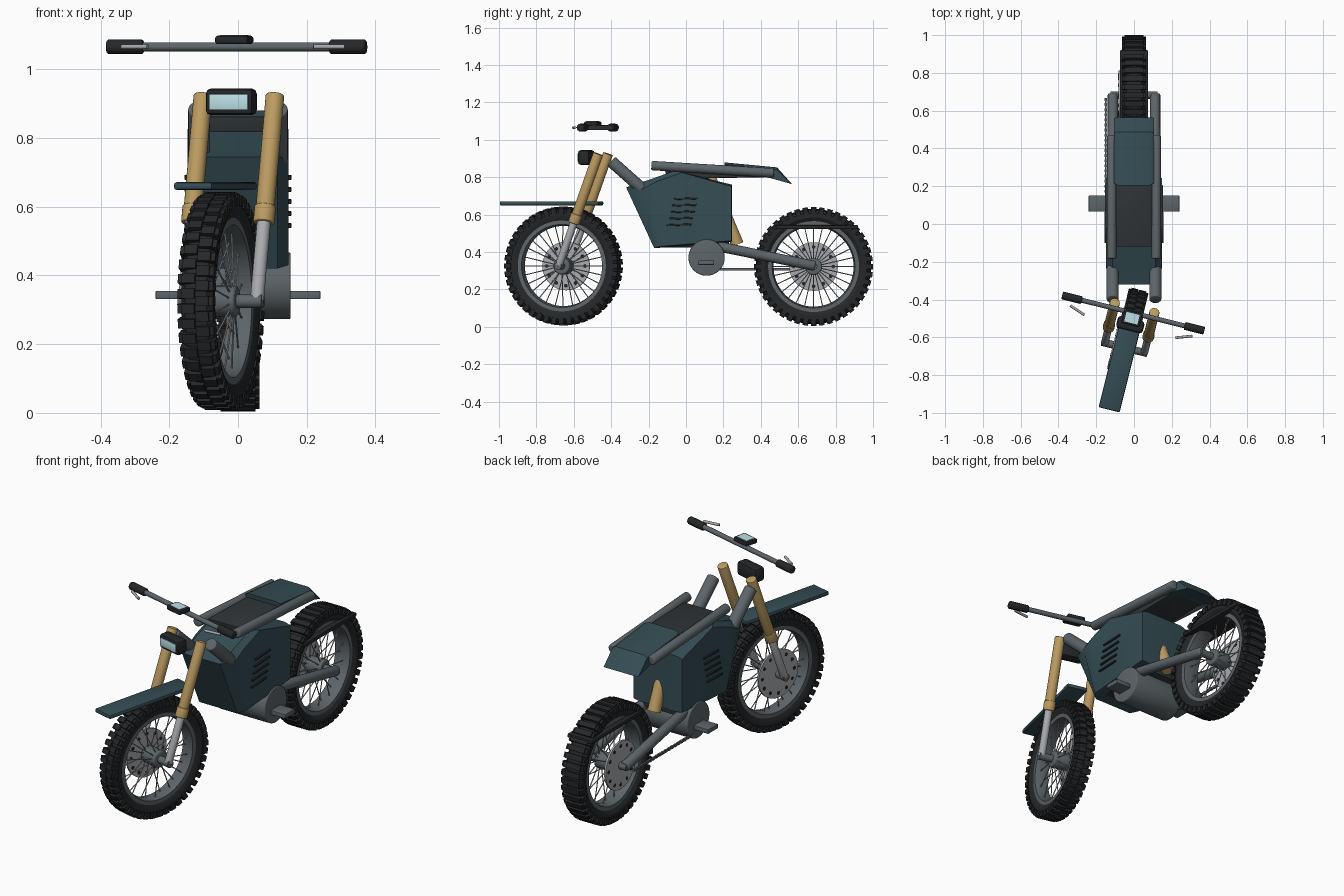
import bpy, bmesh
from math import radians, pi, sin, cos
from mathutils import Matrix, Vector

if "Cube" in bpy.data.objects:
    bpy.data.objects.remove(bpy.data.objects["Cube"])

T = Matrix.Translation
pose = Matrix.Identity(4)          # current assembly transform (used for the steered front end)

def material(name, c):
    m = bpy.data.materials.new(name)
    m.diffuse_color = (*c, 1)
    m.use_nodes = True
    m.node_tree.nodes["Principled BSDF"].inputs["Base Color"].default_value = m.diffuse_color
    return m

TEAL = material("teal_panel", (0.035, 0.075, 0.09))
BLACK = material("rubber", (0.018, 0.02, 0.022))
DARK = material("dark_seat", (0.03, 0.035, 0.038))
METAL = material("dark_metal", (0.11, 0.13, 0.14))
STEEL = material("steel", (0.4, 0.41, 0.43))
GOLD = material("gold_fork", (0.5, 0.33, 0.12))
GLASS = material("pale_glass", (0.5, 0.75, 0.8))

def finish(name, bm, mat, bevel=0, segs=2):
    bmesh.ops.recalc_face_normals(bm, faces=bm.faces)
    if bevel:
        bmesh.ops.bevel(bm, geom=bm.edges[:], offset=bevel, segments=segs, affect='EDGES', profile=0.5)
    bm.transform(pose)
    me = bpy.data.meshes.new(name)
    bm.to_mesh(me)
    bm.free()
    me.materials.append(mat)
    me.shade_smooth()
    me.set_sharp_from_angle(angle=radians(32))
    ob = bpy.data.objects.new(name, me)
    bpy.context.collection.objects.link(ob)
    return ob

def add_rod(bm, a, b, r, n=24, r2=None):
    a, b = Vector(a), Vector(b)
    m = T((a + b) / 2) @ (b - a).to_track_quat('Z', 'Y').to_matrix().to_4x4()
    bmesh.ops.create_cone(bm, cap_ends=True, segments=n, radius1=r, radius2=r2 or r,
                          depth=(b - a).length, matrix=m)

def add_box(bm, size, m):
    bmesh.ops.create_cube(bm, size=1, matrix=m @ Matrix.Diagonal((*size, 1)))

def rod(name, a, b, r, mat, n=24, bevel=0, r2=None):
    bm = bmesh.new()
    add_rod(bm, a, b, r, n, r2)
    if bevel:
        caps = [e for e in bm.edges if any(len(f.verts) > 4 for f in e.link_faces)]
        bmesh.ops.bevel(bm, geom=caps, offset=bevel, segments=3, affect='EDGES', profile=0.5)
    return finish(name, bm, mat)

def box(name, c, size, mat, bevel=0, rot=None):
    bm = bmesh.new()
    add_box(bm, size, T(c) @ (rot or Matrix.Identity(4)))
    return finish(name, bm, mat, bevel)

def loft(name, sections, mat, bevel=0):
    """sections: list of (x, [(y, z), ...]) with equal point counts"""
    bm = bmesh.new()
    rings = [[bm.verts.new((x, y, z)) for y, z in pts] for x, pts in sections]
    for p, q in zip(rings, rings[1:]):
        for i in range(len(p)):
            j = (i + 1) % len(p)
            bm.faces.new((p[i], p[j], q[j], q[i]))
    bm.faces.new(rings[0])
    bm.faces.new(rings[-1])
    return finish(name, bm, mat, bevel)

def lathe(name, profile, centre, mat, n=64):
    """closed (x, radius) profile turned around the x axis"""
    bm = bmesh.new()
    rings = [[bm.verts.new((x, centre[1] + r * cos(2 * pi * k / n), centre[2] + r * sin(2 * pi * k / n)))
              for x, r in profile] for k in range(n)]
    for k in range(n):
        p, q = rings[k], rings[(k + 1) % n]
        for i in range(len(p)):
            j = (i + 1) % len(p)
            bm.faces.new((p[i], p[j], q[j], q[i]))
    return finish(name, bm, mat)

def wheel(prefix, yc, zc, w, split, disc_x):
    c = (0, yc, zc)
    # tyre and rim
    lathe(prefix + "_tyre", [(-w * .7, .238), (-w * .95, .262), (-w * .95, .285), (-w * .65, .303),
                             (0, .308), (w * .65, .303), (w * .95, .285), (w * .95, .262), (w * .7, .238)], c, BLACK)
    lathe(prefix + "_rim", [(-w * .75, .222), (-w * .75, .248), (w * .75, .248), (w * .75, .222), (0, .214)], c, METAL)
    # tread blocks
    bm = bmesh.new()
    n = 44
    for k in range(n):
        m = T(c) @ Matrix.Rotation(2 * pi * k / n, 4, 'X')
        half = m @ Matrix.Rotation(pi / n, 4, 'X')
        if split:
            for s in (-1, 1):
                add_box(bm, (w * .78, .029, .022), (m if s > 0 else half) @ T((s * w * .42, 0, .306)))
        else:
            add_box(bm, (w * 1.7, .029, .022), m @ T((0, 0, .307)))
        for s in (-1, 1):
            add_box(bm, (.014, .027, .032), (half if split and s < 0 else m) @ T((s * w * .93, 0, .294)))
    finish(prefix + "_tread", bm, BLACK)
    # spokes
    bm = bmesh.new()
    for k in range(28):
        a = 2 * pi * k / 28
        s = 1 if k % 2 else -1
        add_rod(bm, (s * .035, yc + .035 * cos(a), zc + .035 * sin(a)),
                (s * .008, yc + .225 * cos(a), zc + .225 * sin(a)), .0028, 6)
    finish(prefix + "_spokes", bm, STEEL)
    # hub, axle and drilled disc
    rod(prefix + "_hub", (-.05, yc, zc), (.05, yc, zc), .045, METAL, 32, .008)
    rod(prefix + "_axle", (-.125, yc, zc), (.125, yc, zc), .02, METAL)
    rod(prefix + "_disc", (disc_x - .005, yc, zc), (disc_x + .005, yc, zc), .13, STEEL, 48)
    bm = bmesh.new()
    for k in range(12):
        a = 2 * pi * k / 12
        y, z = yc + .105 * cos(a), zc + .105 * sin(a)
        add_rod(bm, (disc_x - .006, y, z), (disc_x + .006, y, z), .01, 10)
    finish(prefix + "_disc_holes", bm, BLACK)

# ---- rear end ----
wheel("rear", .682, .322, .06, False, -.078)
box("rear_fender", (0, .70, .533), (.15, .44, .022), BLACK, .006)
for s, side in ((-1, "left"), (1, "right")):
    rod(side + "_swingarm", (s * .112, .17, .43), (s * .112, .69, .325), .027, METAL, 24, .008)
bm = bmesh.new()
for k in range(38):
    add_box(bm, (.012 if k % 2 else .007, .014, .014), T((-.15, .16 + k * .0135, .307)))
finish("chain", bm, METAL)
rod("rear_shock", (0, .13, .81), (0, .275, .44), .025, GOLD, 24, 0, .034)

# ---- body ----
full = [(-.32, .745), (-.2, .785), (-.06, .835), (.245, .76), (.245, .455), (-.17, .42)]
panel = [(-.235, .735), (-.16, .775), (-.02, .825), (.243, .75), (.243, .46), (-.14, .43)]
loft("body_shell", [(-.147, panel), (-.115, full), (.115, full), (.147, panel)], TEAL)
box("body_belly", (0, .04, .45), (.2, .38, .05), DARK, .005)
tilt = Matrix.Rotation(radians(2), 4, 'X')
for s, side in ((-1, "left"), (1, "right")):
    for k in range(5):
        box(f"{side}_louvre_{k + 1}", (s * .149, -k * .009, .685 - k * .035), (.014, .13, .01), BLACK, .003, tilt)
    rod(side + "_frame_tube", (s * .113, -.40, .885), (s * .113, -.17, .68), .032, METAL, 24, .006)
    rod(side + "_seat_rail", (s * .118, -.185, .862), (s * .118, .47, .822), .025, METAL, 24, .008)
    box(side + "_footpeg", (s * .195, .108, .343), (.09, .085, .024), METAL, .003)
loft("seat", [(x, [(-.12, .862), (.22, .855), (.46, .835), (.45, .80), (-.10, .79)]) for x in (-.096, .096)], DARK, .006)
tail = [(.205, .879), (.487, .852), (.565, .765), (.45, .795), (.21, .84)]
loft("tail", [(-.105, [(.215, .868), (.485, .84), (.562, .764), (.45, .795), (.215, .84)]), (-.085, tail),
              (.085, tail), (.105, [(.215, .868), (.485, .84), (.562, .764), (.45, .795), (.215, .84)])], TEAL)

# ---- engine ----
rod("engine_drum", (-.153, .11, .37), (.153, .11, .37), .097, METAL, 48, .005)

# ---- steered front end: local frame has the steering pivot at y = 0, facing -y ----
pose = T((0, -.455, 0)) @ Matrix.Rotation(radians(-14), 4, 'Z')
wheel("front", -.206, .325, .05, True, -.058)
top, low = Vector((0, .012, .925)), Vector((0, -.206, .325))
for s, side in ((-1, "left"), (1, "right")):
    o = Vector((s * .108, 0, 0))
    rod(side + "_fork_upper", top + o, top.lerp(low, .6) + o, .027, GOLD, 24, .003)
    rod(side + "_fork_collar", top.lerp(low, .54) + o, top.lerp(low, .62) + o, .031, GOLD, 24, .003)
    rod(side + "_fork_lower", top.lerp(low, .55) + o, low + o, .02, STEEL, 24, .005)
    rod(side + "_grip", (s * .28, -.017, 1.065), (s * .388, -.017, 1.065), .021, BLACK, 16, .005)
    rod(side + "_lever", (s * .333, -.059, 1.065), (s * .248, -.09, 1.065), .007, STEEL, 12)
rod("handlebar", (-.38, -.017, 1.065), (.38, -.017, 1.065), .013, METAL, 20)
box("display", (0, -.045, 1.085), (.1, .075, .025), BLACK, .008)
box("display_glass", (0, -.045, 1.097), (.072, .052, .004), GLASS)
box("headlight", (0, -.08, .905), (.145, .065, .078), BLACK, .016)
box("headlight_lens", (0, -.112, .905), (.115, .008, .045), GLASS, .002)
box("front_fender", (0, -.272, .66), (.115, .545, .022), TEAL, .007)
